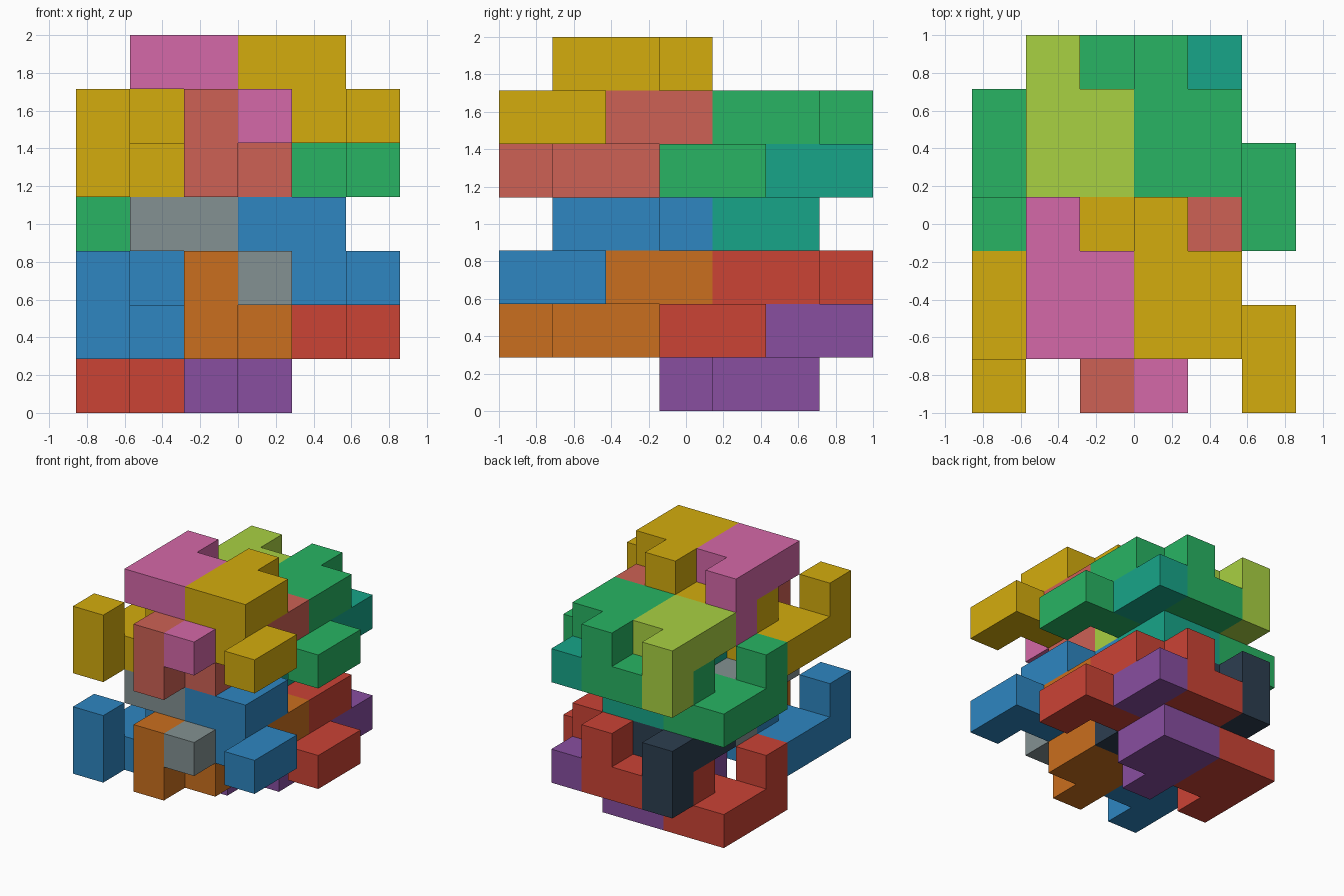
import bpy
import bmesh
from mathutils import Vector

if "Cube" in bpy.data.objects:
    bpy.data.objects.remove(bpy.data.objects["Cube"])

U = 2 / 7                                   # edge length of one cube cell
ORIGIN = Vector((-3 * U, -3.5 * U, 0))

# One puzzle piece: P-shaped plate, a raised foot, and a hooked arm
PIECE = [(0, 1, 0), (0, 2, 0), (1, 1, 0), (1, 2, 0),
         (0, 0, 0), (0, 0, 1),
         (1, 2, 1), (2, 2, 1), (2, 3, 1)]
# The same piece turned half a turn about x, interlocking from above
FLIPPED = [(i, 3 - j, 2 - k) for i, j, k in PIECE]


def material(name, hex_code):
    srgb = [int(hex_code[n:n + 2], 16) / 255 for n in (0, 2, 4)]
    lin = [c / 12.92 if c <= 0.04045 else ((c + 0.055) / 1.055) ** 2.4 for c in srgb]
    mat = bpy.data.materials.new(name)
    mat.diffuse_color = (*lin, 1)
    mat.use_nodes = True
    mat.node_tree.nodes["Principled BSDF"].inputs["Base Color"].default_value = mat.diffuse_color
    return mat


def cell_solid(name, cells, offset, mat):
    """Closed solid around a set of cube cells, coplanar faces merged."""
    filled = {tuple(a + b for a, b in zip(c, offset)) for c in cells}
    bm = bmesh.new()
    for cell in filled:
        for axis in range(3):
            for side in (0, 1):
                near = list(cell)
                near[axis] += 2 * side - 1
                if tuple(near) in filled:
                    continue
                corners = []
                for u, v in ((0, 0), (1, 0), (1, 1), (0, 1)):
                    p = list(cell)
                    p[axis] += side
                    p[(axis + 1) % 3] += u
                    p[(axis + 2) % 3] += v
                    corners.append(bm.verts.new(ORIGIN + Vector(p) * U))
                bm.faces.new(corners if side else corners[::-1])
    bmesh.ops.remove_doubles(bm, verts=bm.verts, dist=1e-4)
    bmesh.ops.dissolve_limit(bm, angle_limit=0.02, verts=bm.verts, edges=bm.edges)
    mesh = bpy.data.meshes.new(name)
    bm.to_mesh(mesh)
    bm.free()
    mesh.materials.append(mat)
    bpy.context.collection.objects.link(bpy.data.objects.new(name, mesh))


# Four interlocking clusters: name, cell offset, and three colours
CLUSTERS = [
    ("lower_front", (0, 0, 1), ("2e86c1", "ca6f1e", "839192")),
    ("lower_back", (0, 3, 0), ("cb4335", "884ea0", "2c3e50")),
    ("upper_front", (0, 0, 4), ("d4ac0d", "cd6155", "d568a8")),
    ("upper_back", (0, 3, 3), ("28b463", "17a589", "a9d142")),
]

for label, (ox, oy, oz), colours in CLUSTERS:
    main, second, third = (material(f"{label}_colour_{n}", c)
                           for n, c in enumerate(colours))
    # Two upright pieces side by side, two flipped pieces locked over them
    for part, cells, shift, mat in (
            ("left_base_piece", PIECE, 0, main),
            ("right_base_piece", PIECE, 2, second),
            ("left_top_piece", FLIPPED, 1, third),
            ("right_top_piece", FLIPPED, 3, main)):
        cell_solid(f"{label}_{part}", cells, (ox + shift, oy, oz), mat)
